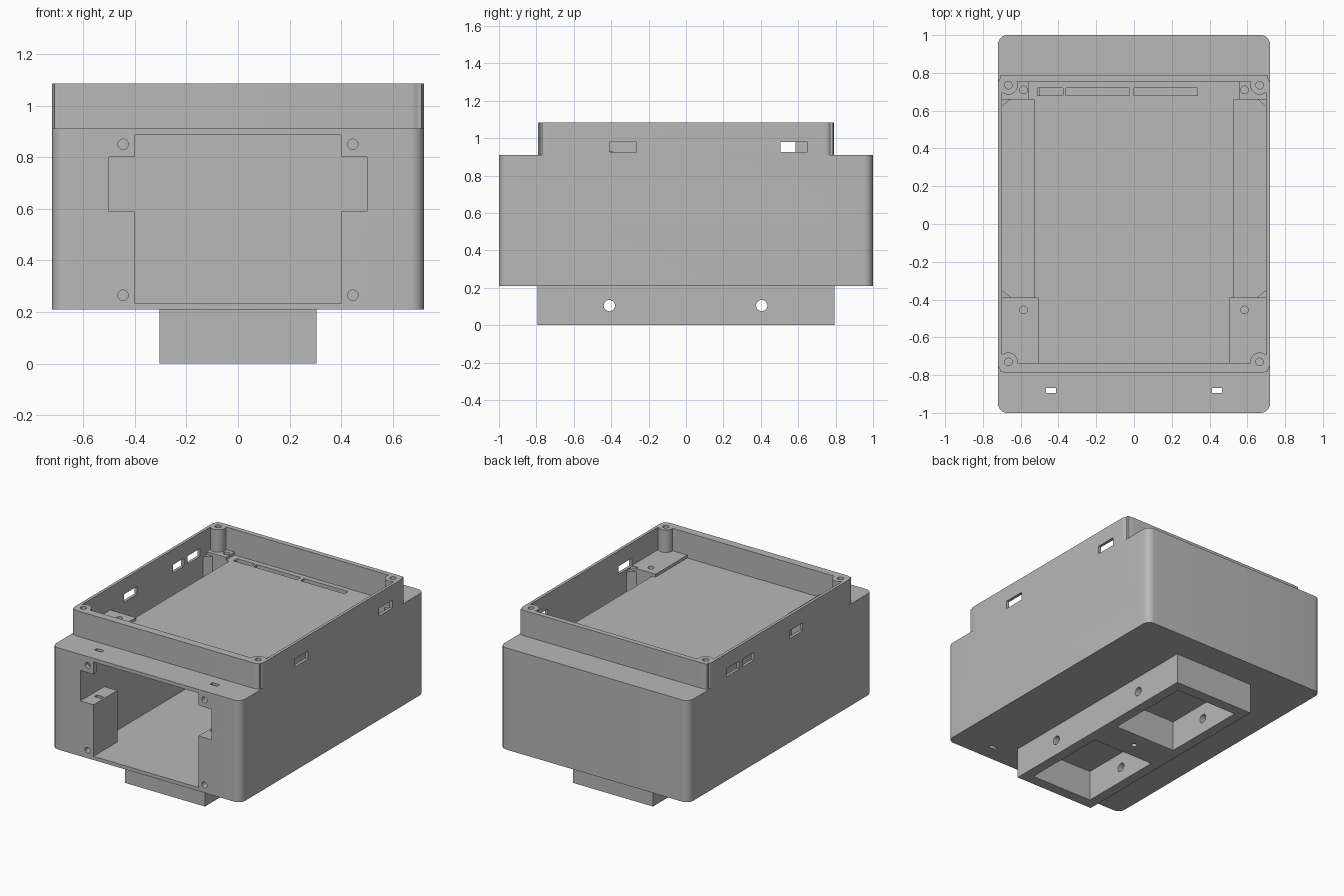
import bpy
import bmesh
from mathutils import Matrix, Vector

old = bpy.data.objects.get("Cube")
if old:
    bpy.data.objects.remove(old, do_unlink=True)

grey = bpy.data.materials.new("light_grey_plastic")
grey.use_nodes = True
COLOR = (0.48, 0.48, 0.48, 1)
grey.diffuse_color = COLOR
grey.node_tree.nodes["Principled BSDF"].inputs["Base Color"].default_value = COLOR


def finish(name, bm):
    mesh = bpy.data.meshes.new(name)
    bm.to_mesh(mesh)
    bm.free()
    mesh.materials.append(grey)
    obj = bpy.data.objects.new(name, mesh)
    bpy.context.collection.objects.link(obj)
    return obj


def box(name, x, y, z, radius=0):
    """Box from (min, max) ranges, with optional rounded vertical edges."""
    bm = bmesh.new()
    lo, hi = Vector((x[0], y[0], z[0])), Vector((x[1], y[1], z[1]))
    size = hi - lo
    bmesh.ops.create_cube(bm, size=1, matrix=Matrix.Translation((lo + hi) / 2) @ Matrix.Diagonal((*size, 1)))
    if radius:
        edges = [e for e in bm.edges if abs(e.verts[0].co.z - e.verts[1].co.z) > size.z / 2]
        bmesh.ops.bevel(bm, geom=edges, offset=radius, segments=8, profile=0.5, affect='EDGES')
    return finish(name, bm)


def rod(name, center, axis, radius, length):
    bm = bmesh.new()
    turn = Vector((0, 0, 1)).rotation_difference(Vector(axis)).to_matrix().to_4x4()
    bmesh.ops.create_cone(bm, cap_ends=True, segments=24, radius1=radius, radius2=radius,
                          depth=length, matrix=Matrix.Translation(center) @ turn)
    return finish(name, bm)


def wedge(name, corners, z):
    """Vertical prism over a counter-clockwise or clockwise outline."""
    bm = bmesh.new()
    face = bm.faces.new([bm.verts.new((px, py, z[0])) for px, py in corners])
    ext = bmesh.ops.extrude_face_region(bm, geom=[face])
    verts = [v for v in ext["geom"] if isinstance(v, bmesh.types.BMVert)]
    bmesh.ops.translate(bm, verts=verts, vec=(0, 0, z[1] - z[0]))
    bmesh.ops.recalc_face_normals(bm, faces=bm.faces)
    return finish(name, bm)


def combine(target, tool, operation='DIFFERENCE'):
    mod = target.modifiers.new("combine", 'BOOLEAN')
    mod.operation, mod.solver, mod.object = operation, 'EXACT', tool
    graph = bpy.context.evaluated_depsgraph_get()
    mesh = bpy.data.meshes.new_from_object(target.evaluated_get(graph))
    target.modifiers.clear()
    target.data = mesh
    bpy.data.objects.remove(tool, do_unlink=True)


def cut(target, x, y, z, radius=0):
    combine(target, box("cutter", x, y, z, radius))


def drill(target, center, axis, radius, length):
    combine(target, rod("cutter", center, axis, radius, length))


def span(side, a, b):
    return tuple(sorted((side * a, side * b)))


# Housing: lower case and raised rim
housing = box("housing", (-.72, .72), (-1, 1), (.21, .91), .05)
combine(housing, box("rim", (-.72, .72), (-.79, .79), (.6, 1.085), .05), 'UNION')

# Upper tray above the deck
cut(housing, (-.7, .7), (-.735, .755), (.91, 1.3))

# Main chamber, front window and the notches beside it
cut(housing, (-.5, .5), (-.74, .97), (.235, .885))
cut(housing, (-.4, .4), (-1.1, -.7), (.235, .885))
cut(housing, (-.5, .5), (-.97, -.7), (.59, .885))
cut(housing, (-.5, .5), (-1.1, -.9), (.59, .8))

# Cable slots through the deck at the rear
for x in ((-.51, -.375), (-.36, -.025), (0, .335)):
    cut(housing, x, (.68, .72), (.8, 1))

for s in (-1, 1):
    # Side channel beside the deck with chamfered ends
    channel = [(.53, -.39), (.65, -.39), (.7, -.35), (.7, .62), (.655, .66), (.53, .66)]
    combine(housing, wedge("cutter", [(s * px, py) for px, py in channel], (.235, 1)))

    # Raised screw pads in the tray
    combine(housing, box("pad", span(s, .505, .71), (-.75, -.39), (.9, .93)), 'UNION')
    combine(housing, box("pad", span(s, .555, .71), (.66, .77), (.9, .93)), 'UNION')

    # Corner screw bosses
    for y in (-.73, .735):
        combine(housing, rod("boss", (s * .665, y, .9925), (0, 0, 1), .05, .185), 'UNION')
        combine(housing, box("boss", span(s, .665, .71), (min(y, y * 1.03) - .03, max(y, y * 1.03) + .03),
                             (.9, 1.085)), 'UNION')
        drill(housing, (s * .665, y, 1.05), (0, 0, 1), .02, .2)
    for y in (-.455, .71):
        drill(housing, (s * .585, y, .9), (0, 0, 1), .02, .2)

    # Strap slots and front screw holes
    cut(housing, span(s, .413, .467), (-.895, -.868), (.1, 1))
    for z in (.265, .85):
        drill(housing, (s * .445, -1, z), (0, 1, 0), .02, .2)

# Connector openings in the rim walls
for s, y in ((1, (-.41, -.265)), (1, (.505, .65)),
             (-1, (.45, .585)), (-1, (.29, .41)), (-1, (-.24, -.1))):
    cut(housing, span(s, .65, .8), y, (.925, .98))

# Mounting foot with two pockets and cross bolt holes
foot = box("mounting_foot", (-.305, .305), (-.795, .795), (0, .21))
for y in ((-.72, -.11), (.11, .72)):
    cut(foot, (-.235, .235), y, (-.1, .3))
for y in (-.41, .405):
    drill(foot, (0, y, .105), (1, 0, 0), .03, 1)
drill(foot, (0, 0, 0), (0, 0, 1), .018, .3)

bpy.ops.object.select_all(action='DESELECT')
for obj in (housing, foot):
    obj.select_set(True)
    bpy.context.view_layer.objects.active = obj
bpy.ops.object.shade_smooth_by_angle()
